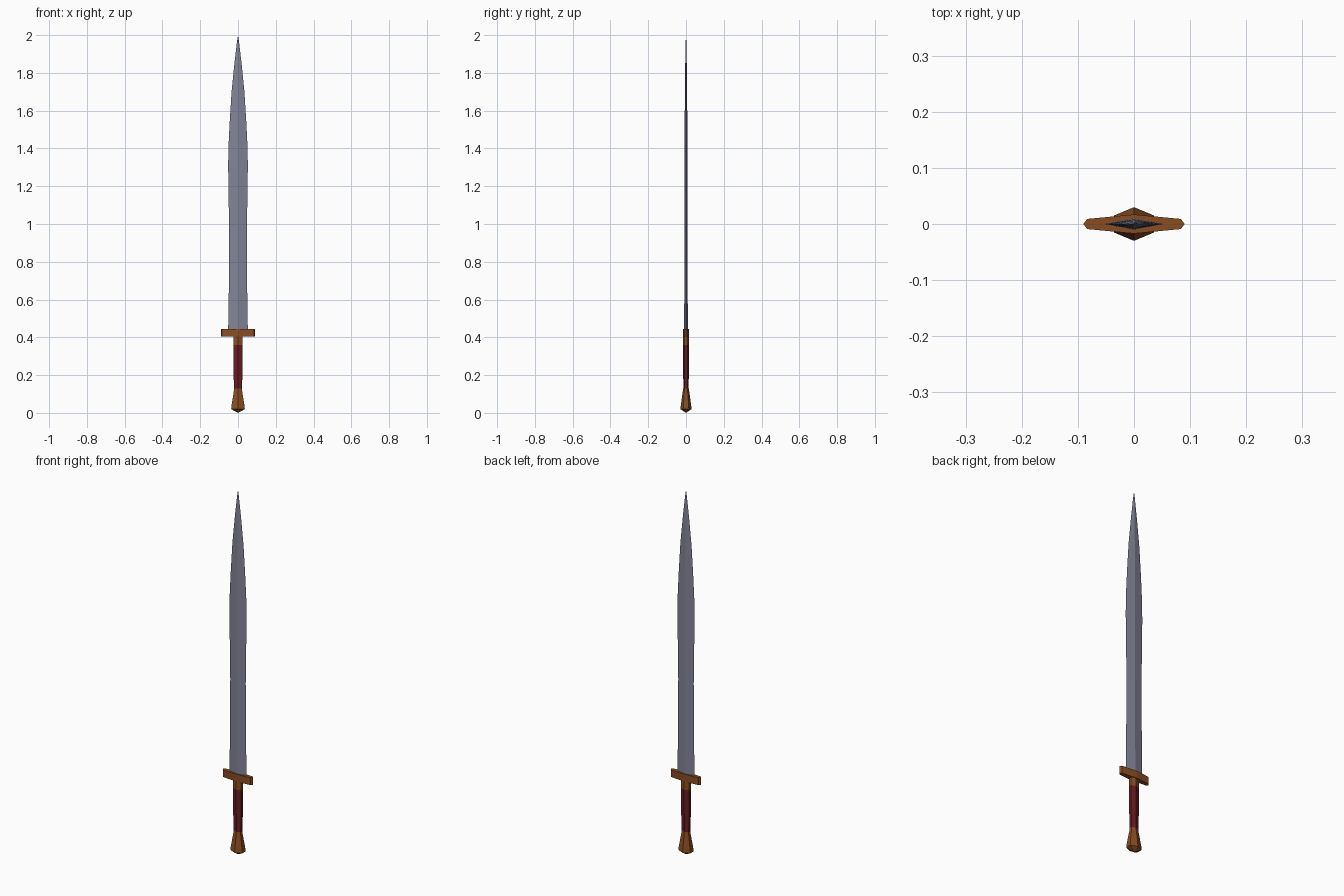
import bpy, bmesh

if "Cube" in bpy.data.objects:
    bpy.data.objects.remove(bpy.data.objects["Cube"])


def material(name, rgb):
    m = bpy.data.materials.new(name)
    m.diffuse_color = (*rgb, 1)
    m.use_nodes = True
    m.node_tree.nodes["Principled BSDF"].inputs["Base Color"].default_value = m.diffuse_color
    return m


STEEL = material("blue grey steel", (0.225, 0.23, 0.31))
BRONZE = material("brown bronze", (0.25, 0.075, 0.017))
LEATHER = material("dark red leather", (0.135, 0.012, 0.015))

# Unit cross-sections, scaled per level by (half width, half depth)
DIAMOND = [(1, 0), (0, 1), (-1, 0), (0, -1)]
HEXAGON = [(1, -0.5), (1, 0.5), (0, 1), (-1, 0.5), (-1, -0.5), (0, -1)]
BAR = [(1, 0), (0.93, 0.53), (0, 1), (-0.93, 0.53),
       (-1, 0), (-0.93, -0.53), (0, -1), (0.93, -0.53)]


def loft(name, section, levels, mat):
    """Skin a section through (z, half width, half depth); zero width is a point."""
    bm = bmesh.new()
    rings = []
    for z, w, d in levels:
        if w == 0:
            rings.append([bm.verts.new((0, 0, z))])
        else:
            rings.append([bm.verts.new((x * w, y * d, z)) for x, y in section])
    n = len(section)
    for a, b in zip(rings, rings[1:]):
        for i in range(n):
            j = (i + 1) % n
            quad = [a[i % len(a)], a[j % len(a)], b[j % len(b)], b[i % len(b)]]
            bm.faces.new(list(dict.fromkeys(quad)))
    for end in (rings[0], rings[-1]):
        if len(end) > 2:
            bm.faces.new(end)
    bmesh.ops.recalc_face_normals(bm, faces=bm.faces)
    mesh = bpy.data.meshes.new(name)
    bm.to_mesh(mesh)
    bm.free()
    mesh.materials.append(mat)
    obj = bpy.data.objects.new(name, mesh)
    bpy.context.collection.objects.link(obj)
    return obj


# Leaf-shaped blade with a central ridge
loft("blade", DIAMOND, [
    (0.44, 0.052, 0.010), (0.63, 0.049, 0.009), (0.95, 0.047, 0.008),
    (1.30, 0.052, 0.008), (1.40, 0.051, 0.008), (1.54, 0.044, 0.007),
    (1.70, 0.034, 0.006), (1.85, 0.019, 0.004), (1.96, 0.006, 0.002),
    (2.00, 0, 0)], STEEL)

# Cross guard, thicker in the middle
loft("guard", BAR, [(0.405, 0.09, 0.017), (0.445, 0.09, 0.017)], BRONZE)

# Collar, wrapped grip and flared pommel
loft("collar", HEXAGON, [(0.36, 0.024, 0.016), (0.405, 0.024, 0.016)], BRONZE)
loft("grip", HEXAGON, [
    (0.13, 0.021, 0.014), (0.22, 0.024, 0.015), (0.28, 0.025, 0.016),
    (0.36, 0.024, 0.016)], LEATHER)
loft("pommel", HEXAGON, [
    (0, 0, 0), (0.02, 0.036, 0.030), (0.035, 0.035, 0.028),
    (0.115, 0.022, 0.017), (0.13, 0.021, 0.015)], BRONZE)
